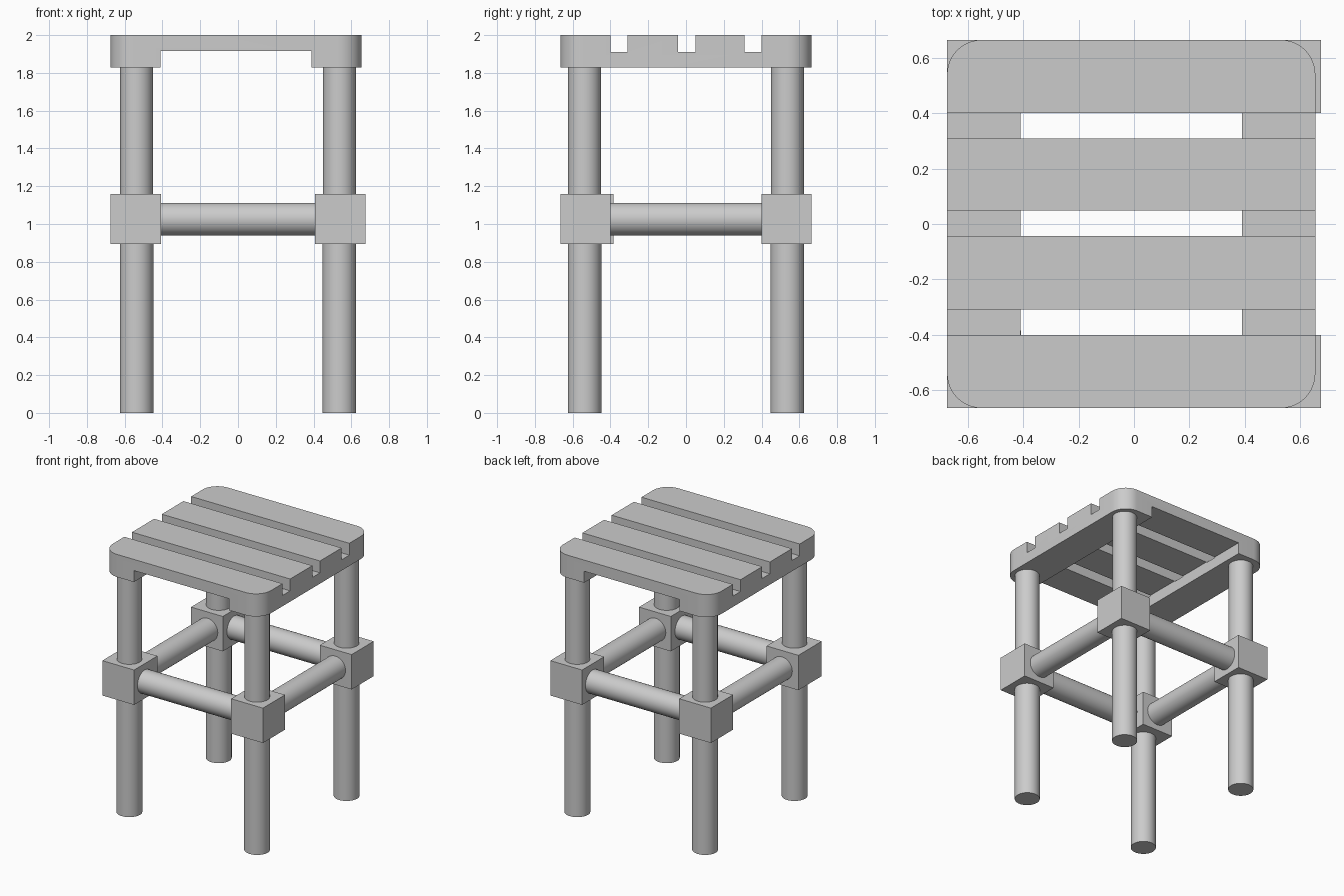
import bpy
import bmesh
import math
from mathutils import Vector

default_cube = bpy.data.objects.get("Cube")
if default_cube:
    bpy.data.objects.remove(default_cube, do_unlink=True)

GREY = (0.6, 0.6, 0.6, 1.0)
grey = bpy.data.materials.new("plain_grey")
grey.use_nodes = True
grey.diffuse_color = GREY
grey.node_tree.nodes["Principled BSDF"].inputs["Base Color"].default_value = GREY


def box(name, low, high):
    """Axis-aligned box between two corners."""
    low, high = Vector(low), Vector(high)
    bpy.ops.mesh.primitive_cube_add(size=1, location=(low + high) / 2)
    obj = bpy.context.object
    obj.name = name
    obj.scale = high - low
    bpy.ops.object.transform_apply(location=False, rotation=False, scale=True)
    obj.data.materials.append(grey)
    return obj


def rod(name, start, end, radius):
    """Smooth cylinder between two points."""
    start, end = Vector(start), Vector(end)
    axis = end - start
    bpy.ops.mesh.primitive_cylinder_add(vertices=48, radius=radius, depth=axis.length,
                                        location=(start + end) / 2,
                                        rotation=axis.to_track_quat("Z", "Y").to_euler())
    obj = bpy.context.object
    obj.name = name
    obj.data.materials.append(grey)
    bpy.ops.object.shade_smooth_by_angle(angle=math.radians(35))
    return obj


def cut(target, low, high):
    """Remove a box-shaped volume from the target."""
    cutter = box("cutter", low, high)
    cutter.hide_render = True
    modifier = target.modifiers.new("cut", "BOOLEAN")
    modifier.operation = "DIFFERENCE"
    modifier.solver = "EXACT"
    modifier.object = cutter
    bpy.context.view_layer.objects.active = target
    bpy.ops.object.modifier_apply(modifier=modifier.name)
    bpy.data.objects.remove(cutter, do_unlink=True)


# Seat: slab with rounded vertical corners
SEAT_BOTTOM, SEAT_TOP = 1.828, 2.0
seat = box("seat", (-0.675, -0.665, SEAT_BOTTOM), (0.655, 0.665, SEAT_TOP))
bm = bmesh.new()
bm.from_mesh(seat.data)
corners = [e for e in bm.edges if abs(e.verts[0].co.z - e.verts[1].co.z) > 0.1]
bmesh.ops.bevel(bm, geom=corners, offset=0.125, segments=12, profile=0.5, affect="EDGES")
bm.to_mesh(seat.data)
bm.free()

# Hollow between the two side beams, then the gaps between the slats
cut(seat, (-0.41, -1, 1.7), (0.39, 1, 1.915))
for y in (-0.355, 0.003, 0.355):
    cut(seat, (-1, y - 0.046, 1.91), (1, y + 0.046, 2.1))
bpy.ops.object.select_all(action="DESELECT")
seat.select_set(True)
bpy.context.view_layer.objects.active = seat
bpy.ops.object.shade_smooth_by_angle(angle=math.radians(30))

# Legs and corner joint blocks
LEG = 0.537
BLOCK_BOTTOM, BLOCK_TOP = 0.895, 1.16
for side, sx in (("right", -1), ("left", 1)):
    for end, sy in (("front", -1), ("back", 1)):
        name = end + "_" + side
        x, y = sx * LEG, sy * LEG
        rod(name + "_lower_leg", (x, y, 0), (x, y, BLOCK_BOTTOM + 0.02), 0.089)
        rod(name + "_upper_leg", (x, y, BLOCK_TOP - 0.02), (x, y, SEAT_BOTTOM + 0.01), 0.087)
        inner_y = 0.385 if name == "front_right" else 0.4
        xs = sorted((sx * 0.675, sx * 0.408))
        ys = sorted((sy * 0.665, sy * inner_y))
        box(name + "_joint_block", (xs[0], ys[0], BLOCK_BOTTOM), (xs[1], ys[1], BLOCK_TOP))

# Round rails joining the blocks
RAIL_Z = 1.025
for label, s in (("front", -1), ("back", 1)):
    rod(label + "_rail", (-0.42, s * LEG, RAIL_Z), (0.42, s * LEG, RAIL_Z), 0.087)
for label, s in (("right", -1), ("left", 1)):
    rod(label + "_rail", (s * LEG, -0.42, RAIL_Z), (s * LEG, 0.42, RAIL_Z), 0.087)
